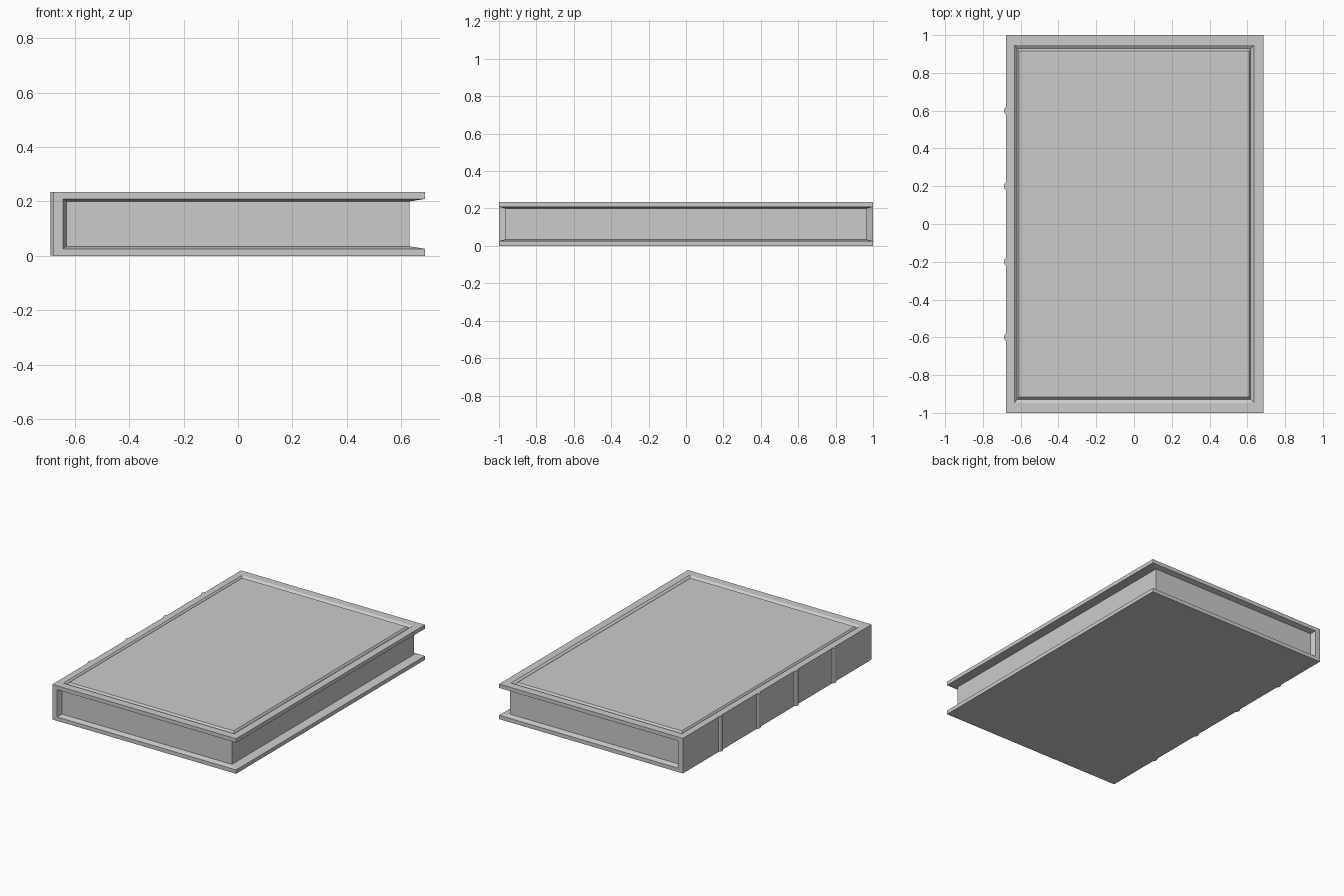
import bpy
import bmesh
from math import pi, sin, cos

cube = bpy.data.objects.get("Cube")
if cube:
    bpy.data.objects.remove(cube, do_unlink=True)

grey = bpy.data.materials.new("plain grey")
grey.use_nodes = True
COLOUR = (0.6, 0.6, 0.6, 1)
grey.diffuse_color = COLOUR
grey.node_tree.nodes["Principled BSDF"].inputs["Base Color"].default_value = COLOUR


def loft(name, loops):
    """Skin a stack of equal-length closed loops and cap both ends."""
    bm = bmesh.new()
    rings = [[bm.verts.new(p) for p in loop] for loop in loops]
    n = len(rings[0])
    for a, b in zip(rings, rings[1:]):
        for i in range(n):
            j = (i + 1) % n
            bm.faces.new((a[i], a[j], b[j], b[i]))
    bm.faces.new(rings[0])
    bm.faces.new(rings[-1])
    bmesh.ops.recalc_face_normals(bm, faces=bm.faces)
    mesh = bpy.data.meshes.new(name)
    bm.to_mesh(mesh)
    bm.free()
    mesh.materials.append(grey)
    obj = bpy.data.objects.new(name, mesh)
    bpy.context.collection.objects.link(obj)
    return obj


def flat_rect(z, x0, x1, y):
    return [(x0, -y, z), (x1, -y, z), (x1, y, z), (x0, y, z)]


def upright_rect(x, y, z0, z1):
    return [(x, -y, z0), (x, y, z0), (x, y, z1), (x, -y, z1)]


HEIGHT = 0.235
LEFT, RIGHT = -0.677, 0.686

# Front board: sloped underside, flat rim, V groove and centre panel
loft("front_board", [
    flat_rect(0.2, -0.63, 0.63, 0.965),
    flat_rect(0.209, LEFT, RIGHT, 1),
    flat_rect(HEIGHT, LEFT, RIGHT, 1),
    flat_rect(HEIGHT, -0.632, 0.635, 0.947),
    flat_rect(HEIGHT - 0.013, -0.619, 0.617, 0.928),
    flat_rect(HEIGHT, -0.61, 0.608, 0.916),
])

# Back board: plain outside, sloped inside
loft("back_board", [
    flat_rect(0, LEFT, RIGHT, 1),
    flat_rect(0.026, LEFT, RIGHT, 1),
    flat_rect(0.035, -0.63, 0.63, 0.965),
])

# Spine between the boards, narrowing towards the pages
loft("spine", [
    upright_rect(LEFT, 1, 0.026, 0.209),
    upright_rect(-0.642, 1, 0.026, 0.209),
    upright_rect(-0.63, 0.965, 0.026, 0.209),
])

# Page block
loft("pages", [
    flat_rect(0.03, -0.635, 0.63, 0.965),
    flat_rect(0.205, -0.635, 0.63, 0.965),
])

# Raised bands across the spine
for k, y in enumerate((-0.6, -0.2, 0.2, 0.6)):
    arc = [(LEFT + 0.007 - 0.018 * sin(pi * i / 8), y + 0.024 * cos(pi * i / 8))
           for i in range(9)]
    loft(f"spine_band_{k + 1}",
         [[(px, py, z) for px, py in arc] for z in (0.001, HEIGHT - 0.001)])
